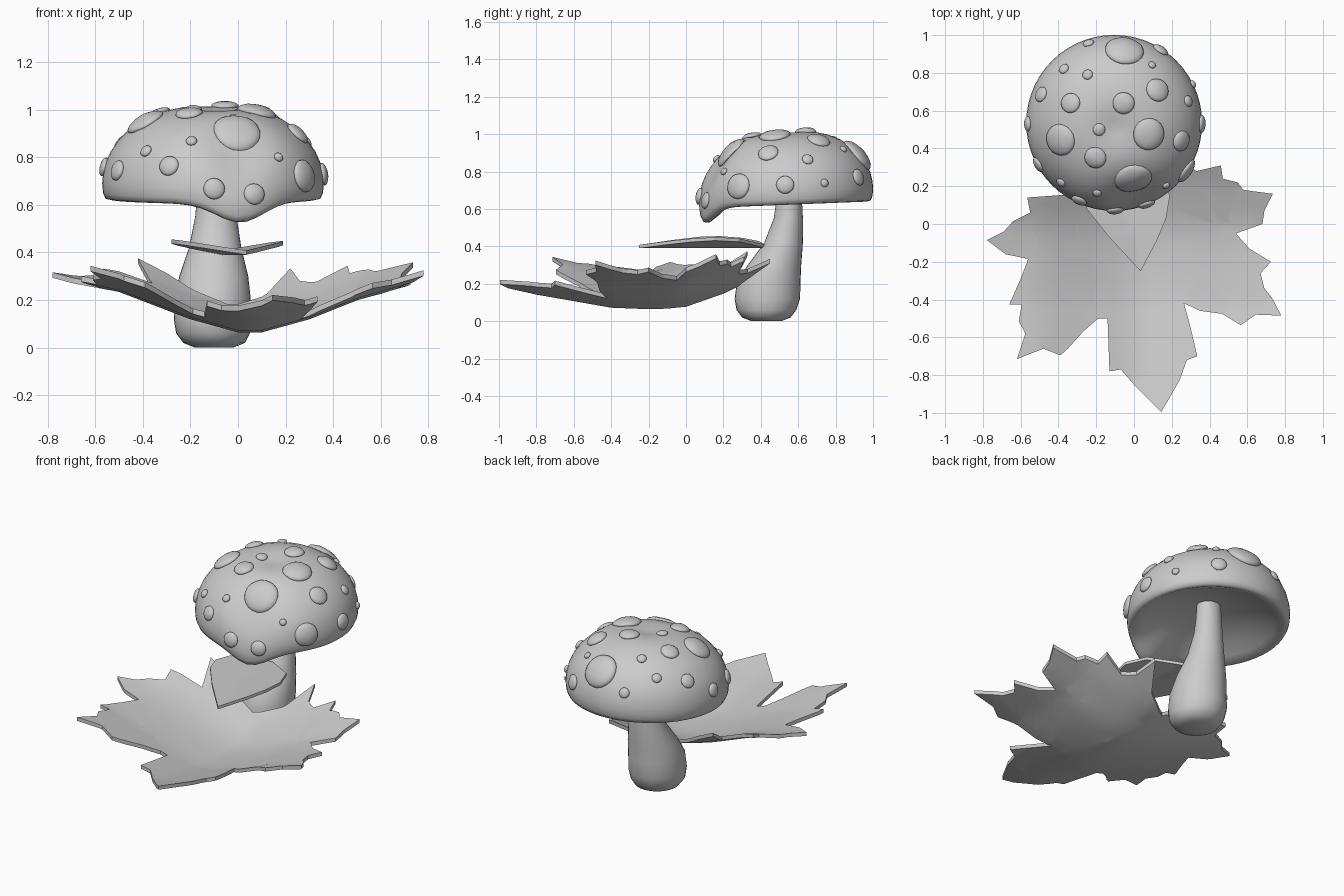
import bpy, bmesh, math
from mathutils import Vector
from mathutils.bvhtree import BVHTree

if "Cube" in bpy.data.objects:
    bpy.data.objects.remove(bpy.data.objects["Cube"])


def lerp_table(table, t):
    if t <= table[0][0]:
        return table[0][1]
    for (a, va), (b, vb) in zip(table, table[1:]):
        if t <= b:
            return va + (vb - va) * (t - a) / (b - a)
    return table[-1][1]


def finish(bm, name, angle):
    bmesh.ops.recalc_face_normals(bm, faces=bm.faces)
    me = bpy.data.meshes.new(name)
    bm.to_mesh(me)
    ob = bpy.data.objects.new(name, me)
    bpy.context.collection.objects.link(ob)
    bpy.ops.object.select_all(action='DESELECT')
    ob.select_set(True)
    bpy.context.view_layer.objects.active = ob
    bpy.ops.object.shade_smooth_by_angle(angle=math.radians(angle))
    return ob


def loft(rings, seg):
    """Rings of (z, cx, cy, rx, ry) joined bottom to top and capped."""
    bm = bmesh.new()
    loops = []
    for z, cx, cy, rx, ry in rings:
        loops.append([bm.verts.new((cx + rx * math.cos(math.tau * i / seg),
                                    cy + ry * math.sin(math.tau * i / seg), z))
                      for i in range(seg)])
    for a, b in zip(loops, loops[1:]):
        for i in range(seg):
            j = (i + 1) % seg
            bm.faces.new((a[i], a[j], b[j], b[i]))
    bm.faces.new(loops[0][::-1])
    bm.faces.new(loops[-1])
    return bm


def leaf(name, outline, height, step, thick, lines=()):
    """Flat outline cut into a grid, lifted to a height function, thickened."""
    bm = bmesh.new()
    f = bm.faces.new([bm.verts.new((x, y, 0)) for x, y in outline])
    f.normal_update()
    if f.normal.z < 0:
        f.normal_flip()
    bmesh.ops.triangulate(bm, faces=bm.faces[:])
    cuts = list(lines)
    for i in range(-10, 11):
        cuts += [((i * step, 0, 0), (1, 0, 0)), ((0, i * step, 0), (0, 1, 0))]
    for co, no in cuts:
        bmesh.ops.bisect_plane(bm, geom=bm.verts[:] + bm.edges[:] + bm.faces[:],
                               dist=1e-5, plane_co=co, plane_no=no)
    bmesh.ops.remove_doubles(bm, verts=bm.verts, dist=1e-4)
    for v in bm.verts:
        v.co.z = height(v.co.x, v.co.y)
    # second layer on top plus side walls
    bottom = bm.faces[:]
    rim = [e for e in bm.edges if e.is_boundary]
    top = {v: bm.verts.new(v.co + Vector((0, 0, thick))) for v in bm.verts[:]}
    for fc in bottom:
        bm.faces.new([top[v] for v in fc.verts])
    for e in rim:
        a, b = e.verts
        bm.faces.new((a, b, top[b], top[a]))
    return finish(bm, name, 30)


# Stem
finish(loft([(0, -.1, .43, .08, .08), (.02, -.1, .43, .13, .13),
             (.06, -.105, .43, .155, .16), (.12, -.107, .435, .163, .175),
             (.21, -.105, .442, .158, .17), (.30, -.102, .473, .145, .143),
             (.42, -.096, .522, .11, .103), (.55, -.093, .547, .087, .078),
             (.65, -.093, .552, .078, .068), (.76, -.093, .553, .072, .063)], 32),
       "stem", 50)

# Cap: lathe profile, bent down at the front and dented on top
CX, CY = -.105, .535
UNDER = [(.02, .74), (.1, .735), (.2, .715), (.3, .685), (.38, .645), (.43, .622)]
OUTER = [(.452, .627), (.462, .65), (.466, .69), (.462, .73), (.45, .78), (.43, .825),
         (.395, .875), (.35, .92), (.29, .96), (.22, .99), (.14, 1.01), (.07, 1.018), (.01, 1.02)]


def bend(x, y, z):
    w = max(0, min(1, (.32 - y) / .2))
    w = w * w * (3 - 2 * w)
    dz = .04 * (y - CY) - .08 * w * math.exp(-((x - .01) / .14) ** 2)
    if z > .9:
        dz -= .03 * math.exp(-((x + .1) ** 2 + (y - .5) ** 2) / .01)
    return z + dz


bm = loft([(z, CX, CY, r, r) for r, z in UNDER + OUTER], 56)
for v in bm.verts:
    v.co.z = bend(*v.co)
bmesh.ops.recalc_face_normals(bm, faces=bm.faces)
tree = BVHTree.FromBMesh(bm)
finish(bm, "cap", 60)

# Raised spots on the cap: x, y, radius as seen from above
SPOTS = [(-.05, .925, .105), (-.24, .955, .03), (.14, .92, .045), (.095, .84, .02),
         (-.37, .82, .028), (-.245, .79, .028), (-.49, .685, .042), (-.335, .64, .053),
         (-.055, .64, .058), (.125, .71, .063), (.285, .65, .03), (.31, .74, .022),
         (.36, .53, .048), (-.185, .5, .033), (.08, .475, .085), (.25, .44, .055),
         (-.39, .445, .085), (-.56, .53, .04), (-.205, .35, .058), (-.505, .315, .043),
         (-.385, .22, .026), (-.005, .24, .1), (.28, .28, .07), (-.29, .125, .043),
         (-.195, .165, .023), (.17, .205, .02), (-.1, .07, .045), (.07, .1, .045)]
TOP = sorted(OUTER[3:])
bm = bmesh.new()
for x, y, r in SPOTS:
    d = math.hypot(x - CX, y - CY)
    z = bend(x, y, lerp_table(TOP, d))
    loc, nor, _, _ = tree.find_nearest(Vector((x, y, z)))
    rot = nor.to_track_quat('Z', 'Y').to_matrix()
    vs = bmesh.ops.create_uvsphere(bm, u_segments=20, v_segments=10, radius=1)['verts']
    h = .01 + .17 * r
    for v in vs:
        p = Vector((v.co.x * r, v.co.y * r, v.co.z * h))
        v.co = loc + rot @ p
        # big spots follow the curved cap surface
        near, n2, _, _ = tree.find_nearest(v.co - nor * p.z)
        v.co = near + n2 * (p.z + .004)
finish(bm, "cap_spots", 60)

# Large lobed leaf, bowl shaped
LOBED = [(-.04, .2), (.12, .3), (.22, .45), (.26, .33), (.33, .28), (.46, .31), (.47, .24),
         (.55, .22), (.58, .18), (.735, .16), (.69, .07), (.68, 0), (.54, -.05), (.61, -.13),
         (.725, -.2), (.67, -.26), (.69, -.34), (.73, -.39), (.78, -.485), (.645, -.48),
         (.565, -.535), (.465, -.475), (.35, -.46), (.265, -.42), (.3, -.55), (.335, -.7),
         (.28, -.72), (.24, -.83), (.145, -.995), (0, -.85), (-.07, -.77), (-.13, -.78),
         (-.14, -.5), (-.19, -.5), (-.27, -.57), (-.35, -.66), (-.39, -.695), (-.48, -.66),
         (-.62, -.715), (-.575, -.58), (-.61, -.515), (-.595, -.425), (-.66, -.425),
         (-.6, -.29), (-.56, -.185), (-.68, -.16), (-.78, -.085), (-.69, -.04), (-.64, .015),
         (-.55, .06), (-.565, .14), (-.36, .155), (-.42, .33), (-.3, .3), (-.18, .24)]
ACROSS = [(-.78, .23), (-.5, .175), (-.2, .06), (0, .005), (.1, .005), (.3, .06), (.5, .14), (.78, .22)]
ALONG = [(-1, .125), (-.8, .08), (-.4, .01), (-.15, 0), (0, .015), (.2, .085), (.3, .135), (.45, .215)]
leaf("large_leaf", LOBED,
     lambda x, y: .057 + lerp_table(ACROSS, x) + lerp_table(ALONG, y), .1, .023)

# Small leaf folded along its midrib
OVAL = [(.035, -.25), (.12, -.09), (.17, .03), (.19, .15), (.14, .28), (.03, .36), (-.07, .43),
        (-.17, .39), (-.25, .3), (-.28, .18), (-.25, .08), (-.14, -.06)]


def fold(x, y):
    d = abs((x - .035) * .988 + (y + .25) * .152)
    return .39 + .19 * d


leaf("small_leaf", OVAL, fold, .15, .018,
     [((.035, -.25, 0), (.988, .152, 0))])
